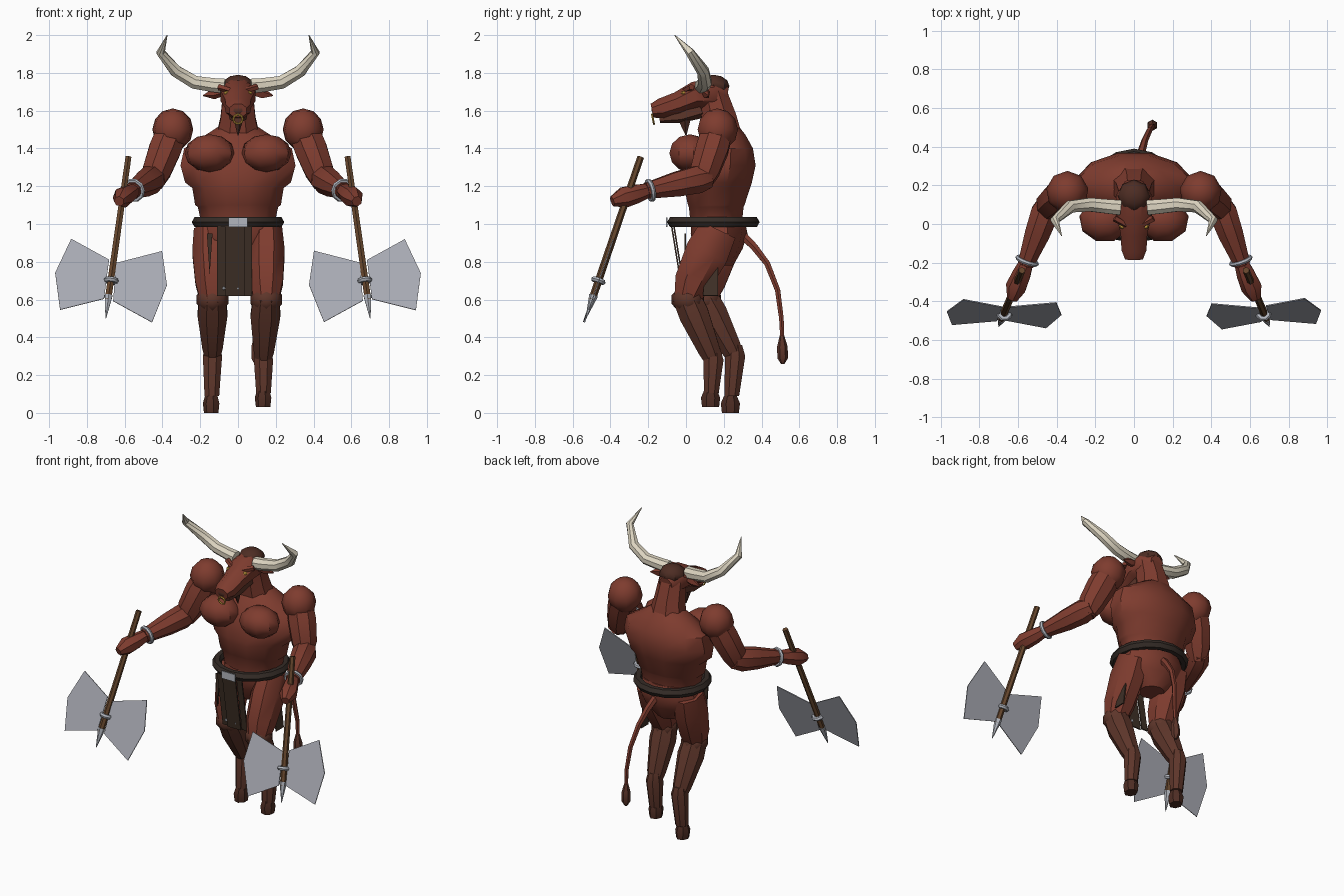
import bpy, bmesh, math
from mathutils import Vector

cube = bpy.data.objects.get("Cube")
if cube:
    bpy.data.objects.remove(cube, do_unlink=True)


def material(name, r, g, b):
    m = bpy.data.materials.new(name)
    m.use_nodes = True
    m.diffuse_color = (r, g, b, 1)
    m.node_tree.nodes["Principled BSDF"].inputs["Base Color"].default_value = (r, g, b, 1)
    return m


SKIN = material("red hide", .21, .045, .028)
FUR = material("brown fur", .11, .036, .023)
DARK = material("dark fur", .075, .026, .017)
LEATHER = material("black leather", .035, .025, .02)
CLOTH = material("brown cloth", .05, .03, .02)
WOOD = material("wood", .13, .06, .025)
STEEL = material("steel", .45, .47, .52)
BLADE = material("blade grey", .40, .41, .46)
BONE = material("bone", .72, .66, .53)
GOLD = material("gold", .6, .35, .05)


def finish(name, bm, mat, angle=40):
    bmesh.ops.recalc_face_normals(bm, faces=bm.faces)
    mesh = bpy.data.meshes.new(name)
    bm.to_mesh(mesh)
    bm.free()
    ob = bpy.data.objects.new(name, mesh)
    bpy.context.collection.objects.link(ob)
    mesh.materials.append(mat)
    bpy.ops.object.select_all(action='DESELECT')
    ob.select_set(True)
    bpy.context.view_layer.objects.active = ob
    bpy.ops.object.shade_smooth_by_angle(angle=math.radians(angle))
    return ob


def tube(name, pts, radii, mat, sides=8, ref=(0, 1, 0), axis=None):
    """Loft rings along a path; each radius is a number or a (side, up) pair."""
    bm = bmesh.new()
    pts = [Vector(p) for p in pts]
    rings = []
    for i, p in enumerate(pts):
        t = Vector(axis) if axis else pts[min(i + 1, len(pts) - 1)] - pts[max(i - 1, 0)]
        t.normalize()
        side = Vector(ref).cross(t).normalized()
        up = t.cross(side)
        a, b = radii[i] if isinstance(radii[i], tuple) else (radii[i], radii[i])
        turn = [2 * math.pi * (k + .5) / sides for k in range(sides)]
        rings.append([bm.verts.new(p + side * a * math.cos(q) + up * b * math.sin(q)) for q in turn])
    for r0, r1 in zip(rings, rings[1:]):
        for k in range(sides):
            n = (k + 1) % sides
            bm.faces.new((r0[k], r0[n], r1[n], r1[k]))
    bm.faces.new(rings[0])
    bm.faces.new(rings[-1])
    return finish(name, bm, mat)


def ball(name, centre, size, mat, seg=9, rings=6):
    bm = bmesh.new()
    bmesh.ops.create_uvsphere(bm, u_segments=seg, v_segments=rings, radius=1)
    bmesh.ops.scale(bm, vec=size, verts=bm.verts)
    bmesh.ops.translate(bm, vec=centre, verts=bm.verts)
    return finish(name, bm, mat)


def plate(name, pts, mat, thick=.008):
    bm = bmesh.new()
    face = bm.faces.new([bm.verts.new(p) for p in pts])
    face.normal_update()
    move = face.normal * thick
    new = bmesh.ops.extrude_face_region(bm, geom=[face])["geom"]
    bmesh.ops.translate(bm, vec=move, verts=[v for v in new if isinstance(v, bmesh.types.BMVert)])
    return finish(name, bm, mat, 20)


def hoop(name, centre, direction, major, minor, mat, seg=10):
    turn = Vector(direction).to_track_quat('Z', 'Y').to_euler()
    bpy.ops.mesh.primitive_torus_add(location=centre, rotation=turn, major_radius=major,
                                     minor_radius=minor, major_segments=seg, minor_segments=6)
    ob = bpy.context.object
    ob.name = name
    ob.data.materials.append(mat)
    bpy.ops.object.shade_smooth_by_angle(angle=math.radians(50))


# Torso: rows of height, centre y, half width, half depth
torso = [(1.0, .16, .2, .14), (1.09, .16, .22, .15), (1.1, .16, .235, .155), (1.19, .165, .25, .18),
         (1.22, .17, .29, .185), (1.31, .185, .315, .19), (1.4, .195, .295, .165),
         (1.47, .2, .18, .12), (1.52, .2, .1, .08)]
tube("torso", [(0, y, z) for z, y, a, b in torso], [(a, b) for z, y, a, b in torso], SKIN, 12, axis=(0, 0, 1))
pelvis = [(.78, .17, .08, .08), (.87, .17, .19, .13), (.95, .175, .23, .15), (1.03, .17, .2, .14)]
tube("pelvis", [(0, y, z) for z, y, a, b in pelvis], [(a, b) for z, y, a, b in pelvis], SKIN, 10, axis=(0, 0, 1))

# Belt, buckle and hanging cloth
hoop("belt", (0, .145, 1.01), (0, 0, 1), .215, .03, LEATHER, 16)
plate("buckle", [(-.05, -.098, .985), (.05, -.098, .985), (.05, -.098, 1.035), (-.05, -.098, 1.035)], STEEL)
for x0, x1, name in ((-.11, -.065, "right"), (-.065, .035, "middle"), (.035, .075, "left")):
    dy = -.012 if name == "middle" else 0
    plate("cloth_" + name, [(x0, dy, .62), (x1, dy, .62), (x1, dy - .06, .99), (x0, dy - .06, .99)], CLOTH)
for x in (-.075, 0):
    ball("cloth_stud", (x, -.02, .66), (.01, .01, .01), STEEL, 6, 4)
plate("side_cloth_left", [(.22, .09, .62), (.22, .17, .62), (.2, .17, .79), (.2, .1, .72)], CLOTH)
plate("side_cloth_right", [(-.15, .0, .73), (-.135, .0, .95), (-.165, .0, .95)], CLOTH)

# Legs: hip, knee, ankle, hoof for each side
legs = {"left": ((.15, .17, .97), (.15, .0, .62), (.135, .145, .28), (.135, .13, .03)),
        "right": ((-.15, .19, .97), (-.135, .09, .62), (-.135, .26, .3), (-.14, .235, .0))}
for side, joints in legs.items():
    hip, knee, ankle, hoof = [Vector(j) for j in joints]
    tube(side + "_thigh", [hip, hip.lerp(knee, .35), hip.lerp(knee, .8), knee - Vector((0, 0, .03))],
         [(.09, .11), (.105, .125), (.095, .105), (.07, .07)], SKIN, 8)
    ball(side + "_knee", knee + Vector((0, .01, -.02)), (.088, .09, .075), FUR, 8, 5)
    tube(side + "_calf", [knee, knee.lerp(ankle, .3), knee.lerp(ankle, .85), ankle],
         [(.075, .08), (.085, .085), (.058, .062), (.045, .05)], FUR, 8)
    tube(side + "_shank", [ankle + Vector((0, 0, .06)), ankle, ankle.lerp(hoof, .7)],
         [.04, (.055, .058), .042], FUR, 8, axis=(0, 0, 1))
    tube(side + "_hoof", [hoof + Vector((0, 0, .09)), hoof + Vector((0, 0, .05)), hoof],
         [.035, (.046, .052), (.04, .046)], DARK, 7, axis=(0, 0, 1))

# Tail with tuft
tube("tail", [(.01, .28, .96), (.035, .36, .88), (.055, .43, .79), (.08, .485, .65), (.095, .505, .5),
              (.095, .51, .38)], [.026, .022, .018, .016, .014, .012], SKIN, 6, ref=(1, 0, 0))
tube("tail_tuft", [(.095, .508, .41), (.095, .51, .35), (.095, .512, .29), (.095, .512, .26)],
     [.012, .028, .028, .01], FUR, 6)

# Neck and head
tube("neck", [(0, .2, 1.44), (0, .175, 1.56), (0, .14, 1.7)], [(.13, .11), (.1, .1), (.085, .08)], SKIN, 8)
tube("head", [(0, .22, 1.68), (0, .15, 1.69), (0, .05, 1.68), (0, -.04, 1.64), (0, -.13, 1.61), (0, -.18, 1.6)],
     [.05, (.1, .09), (.1, .08), (.075, .065), (.07, .06), (.05, .04)], SKIN, 8, ref=(0, 0, 1))
tube("jaw", [(0, .08, 1.61), (0, -.03, 1.57), (0, -.14, 1.555)], [(.06, .05), (.05, .035), (.035, .02)],
     FUR, 6, ref=(0, 0, 1))
ball("nose", (0, -.165, 1.61), (.05, .02, .035), FUR, 7, 5)
ball("hair", (0, .145, 1.73), (.085, .085, .06), DARK, 8, 6)
tube("beard", [(0, -.01, 1.58), (0, .0, 1.47)], [(.035, .045), .003], DARK, 5)
hoop("nose_ring", (0, -.175, 1.555), (0, 1, .2), .025, .006, GOLD, 8)

# Everything that is mirrored
for s, side in ((1, "left_"), (-1, "right_")):
    def P(x, y, z):
        return Vector((s * x, y, z))

    # Face
    tube(side + "horn", [P(.07, .085, 1.73), P(.13, .09, 1.735), P(.23, .1, 1.75), P(.33, .09, 1.81),
                         P(.41, .02, 1.91), P(.375, -.06, 2.0)], [.042, .04, .038, .034, .024, .002],
         BONE, 8, ref=(0, 1, 0))
    tube(side + "ear", [P(.08, .1, 1.7), P(.13, .11, 1.69), P(.185, .12, 1.68)],
         [.022, (.03, .018), .003], SKIN, 5)
    ball(side + "eye", P(.06, -.012, 1.693), (.018, .014, .012), GOLD, 6, 4)
    tube(side + "brow", [P(.03, -.01, 1.705), P(.1, .03, 1.725)], [.015, .018], SKIN, 5)

    # Chest and arm
    ball(side + "pectoral", P(.15, .02, 1.375), (.135, .115, .1), SKIN, 9, 6)
    ball(side + "shoulder", P(.345, .165, 1.5), (.11, .11, .112), SKIN, 9, 6)
    tube(side + "upper_arm", [P(.345, .17, 1.5), P(.385, .14, 1.4), P(.43, .1, 1.28), P(.45, .08, 1.2)],
         [.085, .092, .082, .05], SKIN, 8)
    tube(side + "forearm", [P(.435, .12, 1.25), P(.46, .06, 1.235), P(.5, -.05, 1.21), P(.56, -.21, 1.175)],
         [.06, .078, .07, .045], SKIN, 8, ref=(0, 0, 1))
    hoop(side + "bracelet", P(.553, -.19, 1.178), P(.06, -.17, -.04), .052, .012, STEEL)
    tube(side + "hand", [P(.56, -.21, 1.175), P(.58, -.26, 1.16), P(.61, -.33, 1.14), P(.63, -.39, 1.12)],
         [.04, .05, .056, .028], SKIN, 7, ref=(0, 0, 1))

    # Double axe
    top, end, tip = P(.58, -.24, 1.355), P(.688, -.497, .6), P(.7, -.53, .5)
    collar = P(.671, -.464, .7)
    tube(side + "axe_shaft", [top, end], [.018, .02], WOOD, 6)
    tube(side + "axe_spike", [end + (top - end) * .03, tip], [.024, .002], STEEL, 6)
    hoop(side + "axe_collar", collar, tip - top, .028, .014, STEEL, 8)
    outer = [(.883, .92), (.968, .74), (.942, .545), (.709, .603), (.683, .81)]
    inner = [(.646, .794), (.402, .857), (.376, .677), (.455, .48), (.661, .593)]
    for name, outline in (("outer", outer), ("inner", inner)):
        plate(side + name + "_blade", [P(x, -.464 + .345 * (z - .7), z) for x, z in outline], BLADE, .006)
